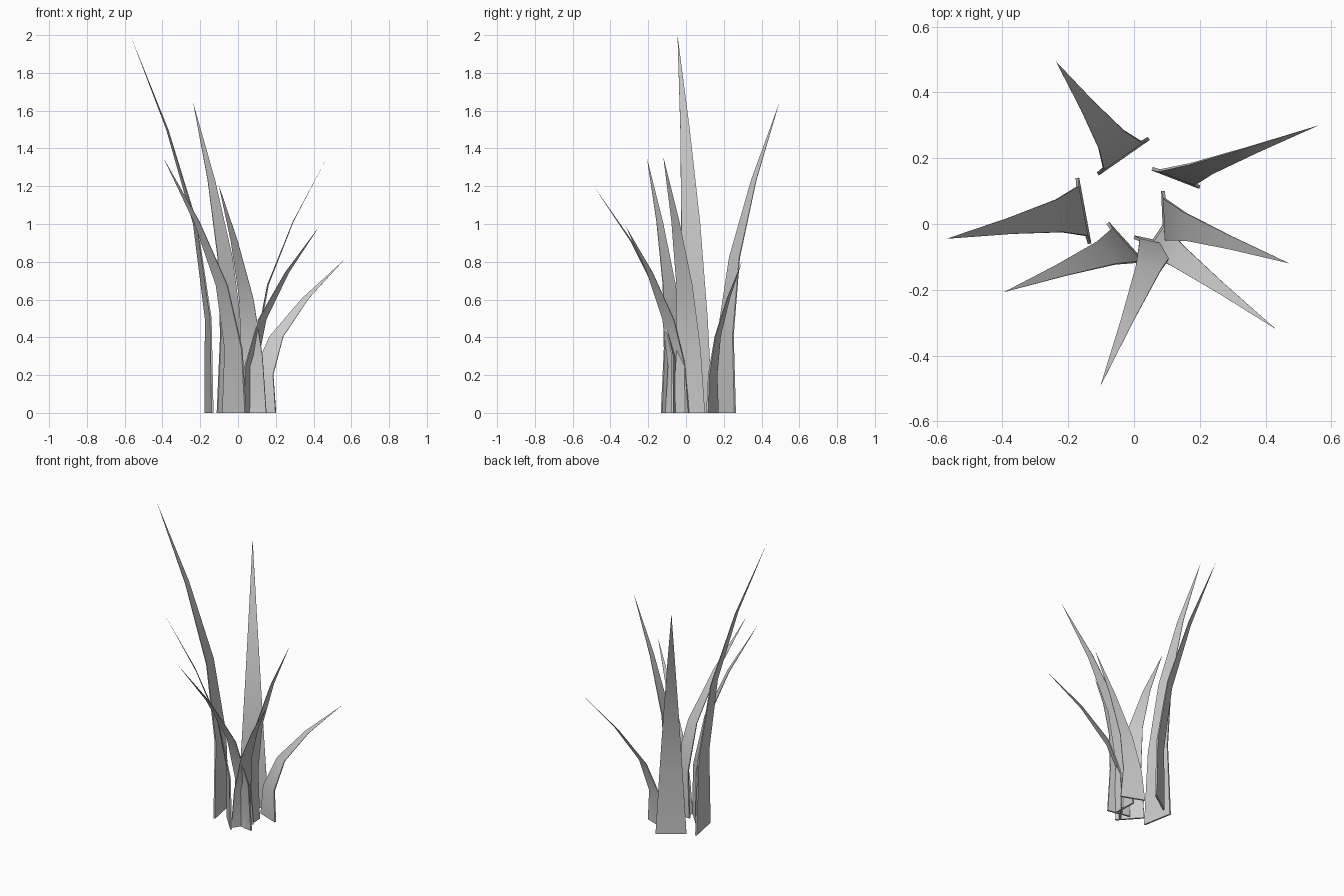
import bpy, bmesh, math
from mathutils import Vector

if "Cube" in bpy.data.objects:
    bpy.data.objects.remove(bpy.data.objects["Cube"])

# How far each blade has leaned out at five evenly spaced heights
LEAN = [0.0, 0.01, 0.175, 0.53, 1.0]
THICK = 0.011


def blade(name, end_a, end_b, tip):
    """Flat tapering grass blade: base line from end_a to end_b, single tip point."""
    a, b, t = Vector((*end_a, 0)), Vector((*end_b, 0)), Vector(tip)
    centre, half = (a + b) / 2, (b - a) / 2
    normal = Vector((-half.y, half.x, 0)).normalized() * THICK / 2
    bm = bmesh.new()
    rings = []
    for i in range(4):
        f = i / 4
        c = centre + (Vector((t.x, t.y, 0)) - centre) * LEAN[i]
        c.z = t.z * f
        w, n = half * (1 - f), normal * (1 - f)
        rings.append([bm.verts.new(c + p) for p in (-w - n, w - n, w + n, -w + n)])
    top = bm.verts.new(t)
    bm.faces.new(rings[0])
    for lo, hi in zip(rings, rings[1:]):
        for k in range(4):
            j = (k + 1) % 4
            bm.faces.new((lo[k], lo[j], hi[j], hi[k]))
    for k in range(4):
        bm.faces.new((rings[-1][k], rings[-1][(k + 1) % 4], top))
    bmesh.ops.recalc_face_normals(bm, faces=bm.faces)
    mesh = bpy.data.meshes.new(name)
    bm.to_mesh(mesh)
    bm.free()
    ob = bpy.data.objects.new(name, mesh)
    bpy.context.collection.objects.link(ob)
    bpy.ops.object.select_all(action='DESELECT')
    ob.select_set(True)
    bpy.context.view_layer.objects.active = ob
    bpy.ops.object.shade_smooth_by_angle(angle=math.radians(30))


# Seven blades of the tuft
blade("grass_blade_left", (-0.135, -0.06), (-0.172, 0.14), (-0.57, -0.045, 2.0))
blade("grass_blade_back", (-0.11, 0.152), (0.045, 0.26), (-0.238, 0.495, 1.645))
blade("grass_blade_right", (0.095, -0.07), (0.088, 0.10), (0.473, -0.12, 1.355))
blade("grass_blade_front_left", (-0.08, 0.003), (0.04, -0.13), (-0.395, -0.207, 1.35))
blade("grass_blade_front", (0.0, -0.04), (0.15, -0.072), (-0.103, -0.495, 1.21))
blade("grass_blade_front_right", (0.024, -0.106), (0.104, 0.014), (0.432, -0.32, 0.99))
blade("grass_blade_back_right", (0.055, 0.168), (0.20, 0.112), (0.562, 0.30, 0.81))
